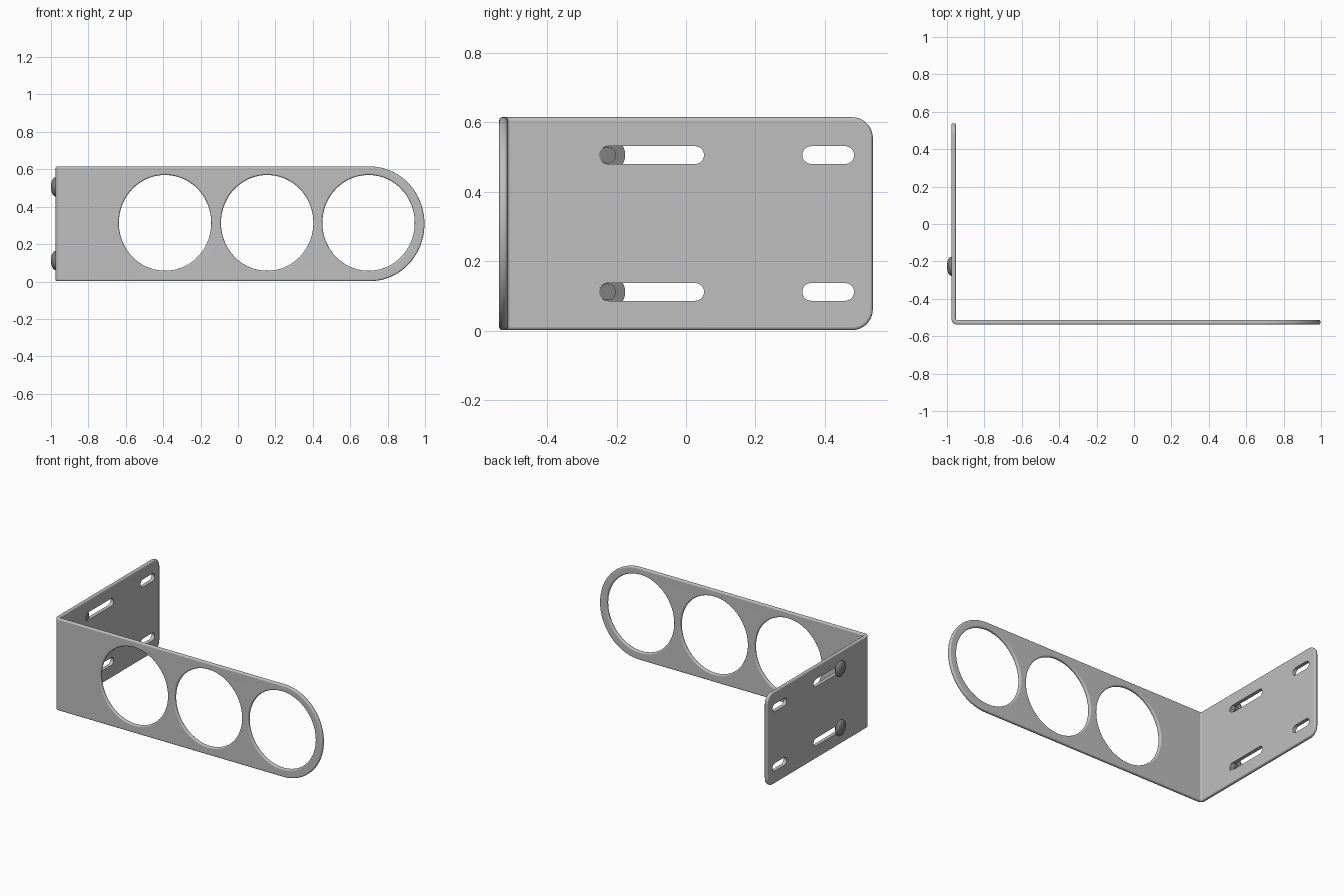
import bpy, bmesh, math
from mathutils import Vector, Matrix

if "Cube" in bpy.data.objects:
    bpy.data.objects.remove(bpy.data.objects["Cube"])

T, BEV = 0.024, 0.009            # sheet thickness, edge rounding
H0, H1 = 0.002, 0.615            # bottom and top of the sheet
ZC = (H0 + H1) / 2
R = 0.02                         # bend radius at mid-thickness
L = R * math.pi / 2              # unfolded bend length
XM, YM = -0.964, -0.526          # mid planes of the two legs


def material(name, v):
    m = bpy.data.materials.new(name)
    m.diffuse_color = (v, v, v, 1)
    m.use_nodes = True
    m.node_tree.nodes["Principled BSDF"].inputs["Base Color"].default_value = m.diffuse_color
    return m


steel = material("light grey steel", 0.52)
dark = material("dark grey steel", 0.22)


def arc(cx, cy, rx, ry, a0, a1, n):
    return [(cx + rx * math.cos(math.radians(a0 + (a1 - a0) * i / n)),
             cy + ry * math.sin(math.radians(a0 + (a1 - a0) * i / n))) for i in range(n + 1)]


def add_object(name, bm, mat):
    bmesh.ops.recalc_face_normals(bm, faces=bm.faces[:])
    me = bpy.data.meshes.new(name)
    bm.to_mesh(me)
    bm.free()
    me.materials.clear()
    me.materials.append(mat)
    ob = bpy.data.objects.new(name, me)
    bpy.context.collection.objects.link(ob)
    return ob


def smooth(ob, angle):
    bpy.ops.object.select_all(action='DESELECT')
    bpy.context.view_layer.objects.active = ob
    ob.select_set(True)
    bpy.ops.object.shade_smooth_by_angle(angle=math.radians(angle))


# Unfolded sheet outline: rounded nose at one end, rounded corners at the other
u_nose = 0.706 - (XM + R)
u_end = -(0.538 - (YM + R) + L)
c = 0.06
outline = (arc(u_nose, ZC, 0.291, (H1 - H0) / 2, -90, 90, 48)
           + arc(u_end + c, H1 - c, c, c, 90, 180, 10)
           + arc(u_end + c, H0 + c, c, c, 180, 270, 10))
holes = [arc(x - (XM + R), ZC + 0.005, 0.247, 0.256, 0, 360, 72)[:-1]
         for x in (-0.39, 0.156, 0.698)]

cu = bpy.data.curves.new("sheet_outline", 'CURVE')
cu.dimensions = '2D'
cu.fill_mode = 'BOTH'
cu.extrude = T / 2 - BEV
cu.bevel_depth = BEV
cu.bevel_resolution = 3
cu.offset = -BEV
for pts in [outline] + holes:
    sp = cu.splines.new('POLY')
    sp.points.add(len(pts) - 1)
    for p, (x, y) in zip(sp.points, pts):
        p.co = (x, y, 0, 1)
    sp.use_cyclic_u = True
tmp = bpy.data.objects.new("sheet_outline", cu)
bpy.context.collection.objects.link(tmp)
flat = bpy.data.meshes.new_from_object(tmp.evaluated_get(bpy.context.evaluated_depsgraph_get()))
bpy.data.objects.remove(tmp)

# Slice the bend zone into strips and fold it
bm = bmesh.new()
bm.from_mesh(flat)
bmesh.ops.remove_doubles(bm, verts=bm.verts[:], dist=1e-5)
for i in range(9):
    bmesh.ops.bisect_plane(bm, geom=bm.verts[:] + bm.edges[:] + bm.faces[:], dist=1e-6,
                           plane_co=(-L * i / 8, 0, 0), plane_no=(1, 0, 0))


def fold(co):
    u, z, w = co
    if u >= 0:
        return Vector((XM + R + u, YM + w, z))
    if u <= -L:
        return Vector((XM + w, YM + R - u - L, z))
    a, r = -u / R, R - w
    return Vector((XM + R - r * math.sin(a), YM + R - r * math.cos(a), z))


for v in bm.verts:
    v.co = fold(v.co)
bracket = add_object("bent_bracket", bm, steel)

# Slots in the short leg
ZS, SR = (0.112, 0.506), 0.0255
bm = bmesh.new()
for z in ZS:
    for y0, y1 in ((-0.25, 0.052), (0.335, 0.484)):
        pts = (arc(y1 - SR, z, SR, SR, -90, 90, 16) + arc(y0 + SR, z, SR, SR, 90, 270, 16))
        f = bm.faces.new([bm.verts.new((XM - 0.05, y, zz)) for y, zz in pts])
        ext = bmesh.ops.extrude_face_region(bm, geom=[f])["geom"]
        bmesh.ops.translate(bm, vec=(0.1, 0, 0),
                            verts=[e for e in ext if isinstance(e, bmesh.types.BMVert)])
cutter = add_object("slot_cutter", bm, steel)
cutter.hide_render = True
mod = bracket.modifiers.new("slots", 'BOOLEAN')
mod.operation = 'DIFFERENCE'
mod.solver = 'EXACT'
mod.object = cutter
bpy.context.view_layer.objects.active = bracket
bpy.ops.object.modifier_apply(modifier=mod.name)
bpy.data.objects.remove(cutter)
smooth(bracket, 32)
wn = bracket.modifiers.new("weighted", 'WEIGHTED_NORMAL')
wn.keep_sharp = True

# Domed rivets: profile turned about the x axis
back, front = XM - T / 2, XM + T / 2 - 0.002
for name, z in zip(("lower_rivet", "upper_rivet"), ZS):
    prof = [(back - (1 + back) * math.sin(t), 0.051 * math.cos(t))
            for t in [math.pi / 2 * (1 - i / 8) for i in range(9)]]
    prof += [(back, 0.024), (front, 0.024), (front, 0)]
    bm = bmesh.new()
    vs = [bm.verts.new((x, r, 0)) for x, r in prof]
    es = [bm.edges.new(e) for e in zip(vs, vs[1:])]
    bmesh.ops.spin(bm, geom=vs + es, cent=(0, 0, 0), axis=(1, 0, 0),
                   angle=2 * math.pi, steps=32)
    bmesh.ops.remove_doubles(bm, verts=bm.verts[:], dist=1e-5)
    bmesh.ops.translate(bm, verts=bm.verts[:], vec=(0, -0.226, z))
    smooth(add_object(name, bm, dark), 35)
